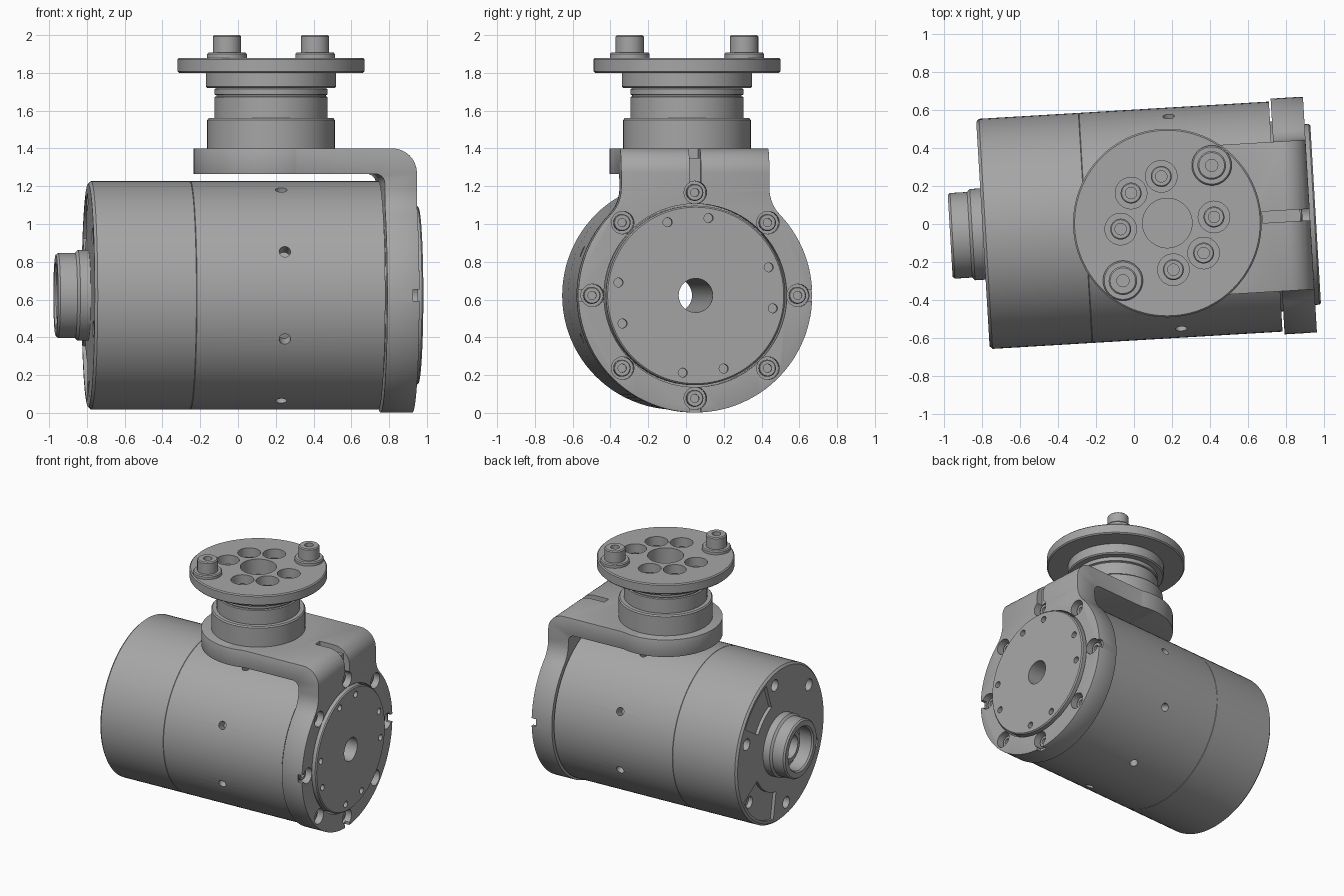
import bpy, bmesh
from math import radians, cos, sin, pi
from mathutils import Matrix, Vector

default_cube = bpy.data.objects.get("Cube")
if default_cube:
    bpy.data.objects.remove(default_cube)

grey = bpy.data.materials.new("machined grey")
grey.use_nodes = True
grey.diffuse_color = (0.38, 0.38, 0.38, 1)
grey.node_tree.nodes["Principled BSDF"].inputs["Base Color"].default_value = grey.diffuse_color

AXIS_Z = 0.622                      # height of the main drum axis
parts = []


def finish(name, bm):
    bmesh.ops.remove_doubles(bm, verts=bm.verts, dist=0.0002)
    bmesh.ops.recalc_face_normals(bm, faces=bm.faces)
    mesh = bpy.data.meshes.new(name)
    bm.to_mesh(mesh)
    bm.free()
    mesh.materials.append(grey)
    obj = bpy.data.objects.new(name, mesh)
    bpy.context.scene.collection.objects.link(obj)
    parts.append(obj)
    return obj


def lathe(name, profile, matrix=Matrix(), steps=96):
    """Revolve a closed (radius, height) outline about z."""
    bm = bmesh.new()
    verts = [bm.verts.new((r, 0, h)) for r, h in profile]
    edges = [bm.edges.new((verts[i - 1], verts[i])) for i in range(len(verts))
             if profile[i - 1][0] + profile[i][0] > 0]
    bmesh.ops.spin(bm, geom=verts + edges, cent=(0, 0, 0), axis=(0, 0, 1),
                   angle=2 * pi, steps=steps, use_merge=True)
    bm.transform(matrix)
    return finish(name, bm)


def prism(name, points, offset):
    """Extrude a flat polygon of 3D points."""
    bm = bmesh.new()
    face = bm.faces.new([bm.verts.new(p) for p in points])
    top = bmesh.ops.extrude_face_region(bm, geom=[face])["geom"]
    bmesh.ops.translate(bm, vec=offset, verts=[v for v in top if isinstance(v, bmesh.types.BMVert)])
    return finish(name, bm)


def arc(cx, cy, r, start, end, n=12):
    angles = [radians(start + (end - start) * i / n) for i in range(n + 1)]
    return [(cx + r * cos(a), cy + r * sin(a)) for a in angles]


def pins(places, radius, depth, steps=24):
    """Round cutters: each place is (centre, direction)."""
    bm = bmesh.new()
    for centre, direction in places:
        turn = Vector(direction).to_track_quat("Z", "Y").to_matrix().to_4x4()
        bmesh.ops.create_cone(bm, cap_ends=True, segments=steps, radius1=radius, radius2=radius,
                              depth=2 * depth, matrix=Matrix.Translation(centre) @ turn)
    return finish("pin_cutter", bm)


def boxes(items):
    """Box cutters: each item is (centre, size)."""
    bm = bmesh.new()
    for centre, size in items:
        bmesh.ops.create_cube(bm, size=1, matrix=Matrix.Translation(centre) @ Matrix.Diagonal((*size, 1)))
    return finish("box_cutter", bm)


def bake(obj, mod):
    graph = bpy.context.evaluated_depsgraph_get()
    mesh = bpy.data.meshes.new_from_object(obj.evaluated_get(graph))
    obj.modifiers.remove(mod)
    obj.data = mesh


def boolean(obj, other, operation="DIFFERENCE"):
    mod = obj.modifiers.new("boolean", "BOOLEAN")
    mod.operation, mod.object, mod.solver = operation, other, "EXACT"
    bake(obj, mod)
    parts.remove(other)
    bpy.data.objects.remove(other)


def on_drum(u, r, degrees):
    a = radians(degrees)
    return Vector((u, r * cos(a), AXIS_Z + r * sin(a)))


def on_flange(r, degrees, z):
    a = radians(degrees)
    return Vector((r * cos(a), r * sin(a), z))


def screw(name, r, height, socket, matrix):
    edge = r * 0.1
    deep = height * 0.45
    lathe(name, [(0, 0), (r, 0), (r, height - edge), (r - edge, height),
                 (socket, height), (socket, deep), (0, deep)], matrix, 24)


LAY = Matrix.Translation((0, 0, AXIS_Z)) @ Matrix.Rotation(pi / 2, 4, "Y")

# Drum housing with bore, seam groove, radial holes and end pockets
drum = lathe("drum_housing", [
    (0.09, -0.97), (0.59, -0.97), (0.605, -0.955), (0.605, -0.432), (0.602, -0.43),
    (0.605, -0.428), (0.605, 0.57), (0.5, 0.57), (0.5, 0.6), (0.09, 0.6)], LAY)
boolean(drum, pins([(on_drum(0.04, 0.605, 22.5 + 45 * i), on_drum(0, 1, 22.5 + 45 * i) - on_drum(0, 0, 0))
                    for i in range(8)], 0.03, 0.08))
boolean(drum, pins([(on_drum(-0.97, 0.5, 21 + 60 * i), (1, 0, 0)) for i in range(6)], 0.045, 0.06))
for start, end in ((-80, -28), (32, 70)):
    outline = arc(0, AXIS_Z, 0.57, start, end) + arc(0, AXIS_Z, 0.36, end, start)
    boolean(drum, prism("pocket", [(-1, v, z) for v, z in outline], (0.055, 0, 0)))

# Hollow connector on the drum's closed end
lathe("end_connector", [
    (0.09, -0.95), (0.24, -0.95), (0.24, -1.025), (0.225, -1.04), (0.225, -1.13),
    (0.215, -1.142), (0.175, -1.142), (0.165, -1.13), (0.165, -1.03), (0.12, -1.03),
    (0.12, -1.06), (0.09, -1.06)], LAY)

# Output hub with small threaded holes
hub = lathe("output_hub", [(0.09, 0.6), (0.475, 0.6), (0.475, 0.772), (0.467, 0.78), (0.09, 0.78)], LAY)
boolean(hub, pins([(on_drum(0.78, 0.415, base + 90 * i), (1, 0, 0))
                   for base in (-9.5, 21) for i in range(4)], 0.024, 0.05))

# Bracket: ring plate with flared neck, bent arm and round mounting pad
NECK, FLARE, RING = 0.393, 0.2, 0.62
rise = ((RING + FLARE) ** 2 - (NECK + FLARE) ** 2) ** 0.5
shoulder = 43.7
right = arc(NECK + FLARE, AXIS_Z + rise, FLARE, 180, 180 + shoulder)
left = [(-v, z) for v, z in reversed(right)]
ring = arc(0, AXIS_Z, RING, shoulder, -180 - shoulder, 80)[1:-1]
bracket = prism("bracket", [(0.58, v, z) for v, z in right + ring + left], (0.17, 0, 0))

bend_top = AXIS_Z + rise
bend = ([(0, 1.4)] + arc(0.62, 1.27, 0.13, 90, 0) + [(0.75, bend_top - 0.01), (0.58, bend_top - 0.01)]
        + arc(0.53, 1.215, 0.05, 0, 90, 6) + [(0, 1.265)])
boolean(bracket, prism("bend", [(u, -NECK, z) for u, z in bend], (0, 2 * NECK, 0)), "UNION")
pad = lathe("pad", [(0, 1.265), (0.41, 1.265), (0.41, 1.4), (0, 1.4)])
boolean(bracket, pad, "UNION")

edge_round = bracket.modifiers.new("edge_round", "BEVEL")
edge_round.width, edge_round.segments = 0.01, 2
edge_round.limit_method, edge_round.angle_limit = "ANGLE", radians(50)
bake(bracket, edge_round)

boolean(bracket, pins([((0.66, 0, AXIS_Z), (1, 0, 0))], 0.485, 0.3, 96))
boolean(bracket, pins([(on_drum(0.75, 0.545, 45 * i), (1, 0, 0)) for i in range(8)], 0.06, 0.08))
notches = [(on_drum(0.75, 0.6, a), (0.07, 0.06 if a else 0.12, 0.06)) for a in (0,)]
notches += [(on_drum(0.75, 0.6, 180), (0.07, 0.12, 0.06)), (on_drum(0.75, 0.6, 270), (0.07, 0.06, 0.12))]
boolean(bracket, boxes(notches))
boolean(bracket, boxes([((0.75, 0, 1.3), (0.1, 0.06, 0.3))]))
boolean(bracket, boxes([((0.65, 0, 1.4), (0.3, 0.06, 0.1))]))

for i in range(8):
    spot = Matrix.Translation(on_drum(0.665, 0.545, 45 * i)) @ Matrix.Rotation(pi / 2, 4, "Y")
    screw("bracket_screw", 0.045, 0.045, 0.022, spot)

# Stepped column above the bracket
lathe("column", [
    (0, 1.39), (0.338, 1.39), (0.338, 1.55), (0.33, 1.56), (0.3, 1.56), (0.3, 1.672), (0.29, 1.676),
    (0.29, 1.682), (0.3, 1.686), (0.3, 1.715), (0.285, 1.72), (0, 1.72)])

# Tool flange with central recess and counterbored holes
flange = lathe("tool_flange", [
    (0, 1.72), (0.337, 1.72), (0.345, 1.728), (0.345, 1.8), (0.487, 1.8), (0.495, 1.808),
    (0.495, 1.872), (0.487, 1.88), (0.13, 1.88), (0.13, 1.76), (0, 1.76)])
hole_angles = [a + half for half in (0, 180) for a in (4, 94, 137)]
boolean(flange, pins([(on_flange(0.247, a, 1.88), (0, 0, 1)) for a in hole_angles], 0.083, 0.1, 32))
for a in hole_angles:
    screw("flange_screw", 0.055, 0.05, 0.03, Matrix.Translation(on_flange(0.247, a, 1.775)))

# Two tall screws on washers
for a in (49, 229):
    spot = Matrix.Translation(on_flange(0.382, a, 1.878))
    lathe("washer", [(0, 0), (0.105, 0), (0.105, 0.022), (0.098, 0.03), (0, 0.03)], spot, 48)
    screw("tall_screw", 0.075, 0.122, 0.032, spot)

# Turn the whole assembly slightly and shade it
place = Matrix.Translation((0.175, 0.005, 0)) @ Matrix.Rotation(radians(3.4), 4, "Z")
bpy.ops.object.select_all(action="DESELECT")
for obj in parts:
    obj.matrix_world = place
    obj.select_set(True)
bpy.context.view_layer.objects.active = parts[0]
bpy.ops.object.shade_smooth_by_angle(angle=radians(30))
